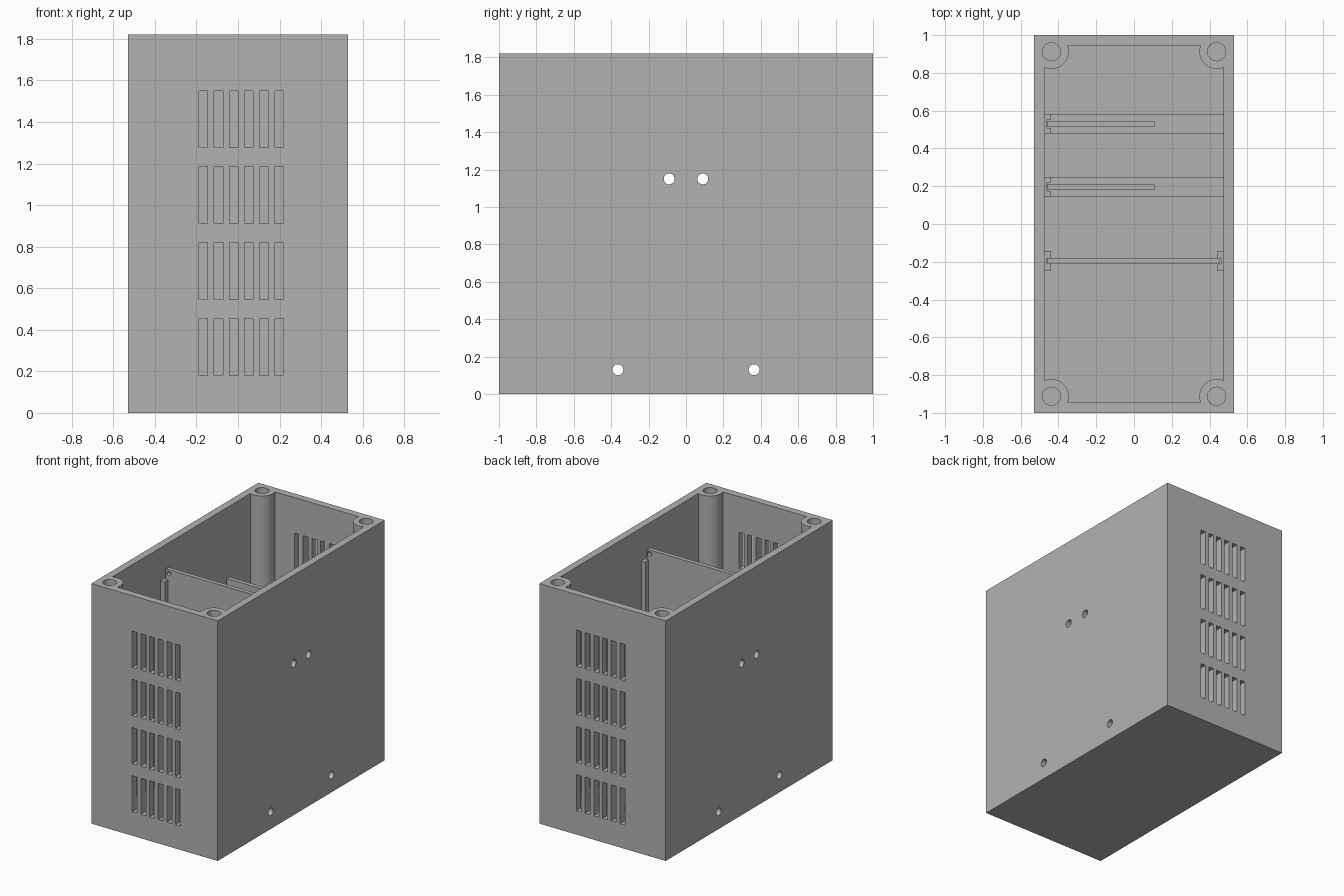
import bpy
import bmesh
from mathutils import Matrix, Vector

old = bpy.data.objects.get("Cube")
if old:
    bpy.data.objects.remove(old, do_unlink=True)

grey = bpy.data.materials.new("matte_grey")
grey.use_nodes = True
colour = (0.45, 0.45, 0.45, 1)
grey.diffuse_color = colour
grey.node_tree.nodes["Principled BSDF"].inputs["Base Color"].default_value = colour

WIDTH, LENGTH, HEIGHT = 1.06, 2.0, 1.82
IN_X, IN_Y, FLOOR = 0.475, 0.945, 0.05


def make(name, bm):
    mesh = bpy.data.meshes.new(name)
    bm.to_mesh(mesh)
    bm.free()
    mesh.materials.append(grey)
    obj = bpy.data.objects.new(name, mesh)
    bpy.context.collection.objects.link(obj)
    return obj


def add_box(bm, x0, x1, y0, y1, z0, z1):
    lo, hi = Vector((x0, y0, z0)), Vector((x1, y1, z1))
    mat = Matrix.Translation((lo + hi) / 2) @ Matrix.Diagonal((hi - lo).to_4d())
    bmesh.ops.create_cube(bm, size=1, matrix=mat)


def box(name, *limits):
    bm = bmesh.new()
    add_box(bm, *limits)
    return make(name, bm)


def cylinders(name, centres, radius, depth, axis="Z"):
    turn = {"X": Matrix.Rotation(1.5707963, 4, "Y"),
            "Y": Matrix.Rotation(1.5707963, 4, "X"), "Z": Matrix()}[axis]
    bm = bmesh.new()
    for c in centres:
        bmesh.ops.create_cone(bm, cap_ends=True, segments=48, radius1=radius,
                              radius2=radius, depth=depth,
                              matrix=Matrix.Translation(c) @ turn)
    return make(name, bm)


def cut(target, cutter):
    """Subtract the cutter, bake the result and discard the cutter."""
    mod = target.modifiers.new("cut", "BOOLEAN")
    mod.operation = "DIFFERENCE"
    mod.solver = "EXACT"
    mod.object = cutter
    bpy.context.view_layer.update()
    deps = bpy.context.evaluated_depsgraph_get()
    mesh = bpy.data.meshes.new_from_object(target.evaluated_get(deps))
    target.modifiers.clear()
    target.data = mesh
    bpy.data.objects.remove(cutter, do_unlink=True)


# Cavity, with the four corner posts left standing
corners = [(sx * 0.437, sy * 0.912) for sx in (-1, 1) for sy in (-1, 1)]
cavity = box("cavity", -IN_X, IN_X, -IN_Y, IN_Y, FLOOR, HEIGHT + 0.1)
cut(cavity, cylinders("posts", [(x, y, 1) for x, y in corners], 0.091, 2.4))

# Open-topped case
case = box("case", -WIDTH / 2, WIDTH / 2, -LENGTH / 2, LENGTH / 2, 0, HEIGHT)
cut(case, cavity)
cut(case, cylinders("post_holes", [(x, y, HEIGHT) for x, y in corners], 0.048, 0.8))

# Vent slots through the front and back walls
bm = bmesh.new()
for col in range(6):
    for row in range(4):
        x, z = -0.167 + 0.073 * col, 0.318 + 0.365 * row
        add_box(bm, x - 0.021, x + 0.021, -1.1, 1.1, z - 0.137, z + 0.137)
cut(case, make("vents", bm))

# Screw holes through both side walls
screws = [(0, s * y, z) for s in (-1, 1) for y, z in ((0.09, 1.15), (0.364, 0.13))]
cut(case, cylinders("screw_holes", screws, 0.029, 1.4, "X"))

# Full-width upright board with corner holes, held by a rail on each side
board = box("wide_board", -0.458, 0.452, -0.212, -0.18, FLOOR, 1.65)
holes = [(sx * 0.432, -0.196, z) for sx in (-1, 1) for z in (0.08, 1.62)]
cut(board, cylinders("board_holes", holes, 0.017, 0.2, "Y"))


def rail(name, side, y, top, gap):
    xs = sorted((side * IN_X, side * 0.44))
    slot = sorted((side * 0.46, side * 0.4))
    part = box(name, *xs, y - 0.053, y + 0.053, FLOOR, top)
    cut(part, box("slot", *slot, y - gap / 2, y + gap / 2, 0, 2))


for side, label in ((-1, "right"), (1, "left")):
    rail("wide_board_rail_" + label, side, -0.196, 1.57, 0.034)

# Two short boards, each with a floor strip and one wall rail
for label, y in (("middle", 0.197), ("rear", 0.53)):
    box(label + "_floor_strip", -IN_X, IN_X, y - 0.053, y + 0.053, FLOOR, 0.1)
    rail(label + "_rail", -1, y, 1.22, 0.045)
    box(label + "_board", -0.458, 0.108, y - 0.016, y + 0.016, FLOOR + 0.02, 1.3)

# Smooth round surfaces, keep edges crisp
bpy.ops.object.select_all(action="DESELECT")
for obj in (case, board):
    obj.select_set(True)
bpy.context.view_layer.objects.active = case
bpy.ops.object.shade_smooth_by_angle()
